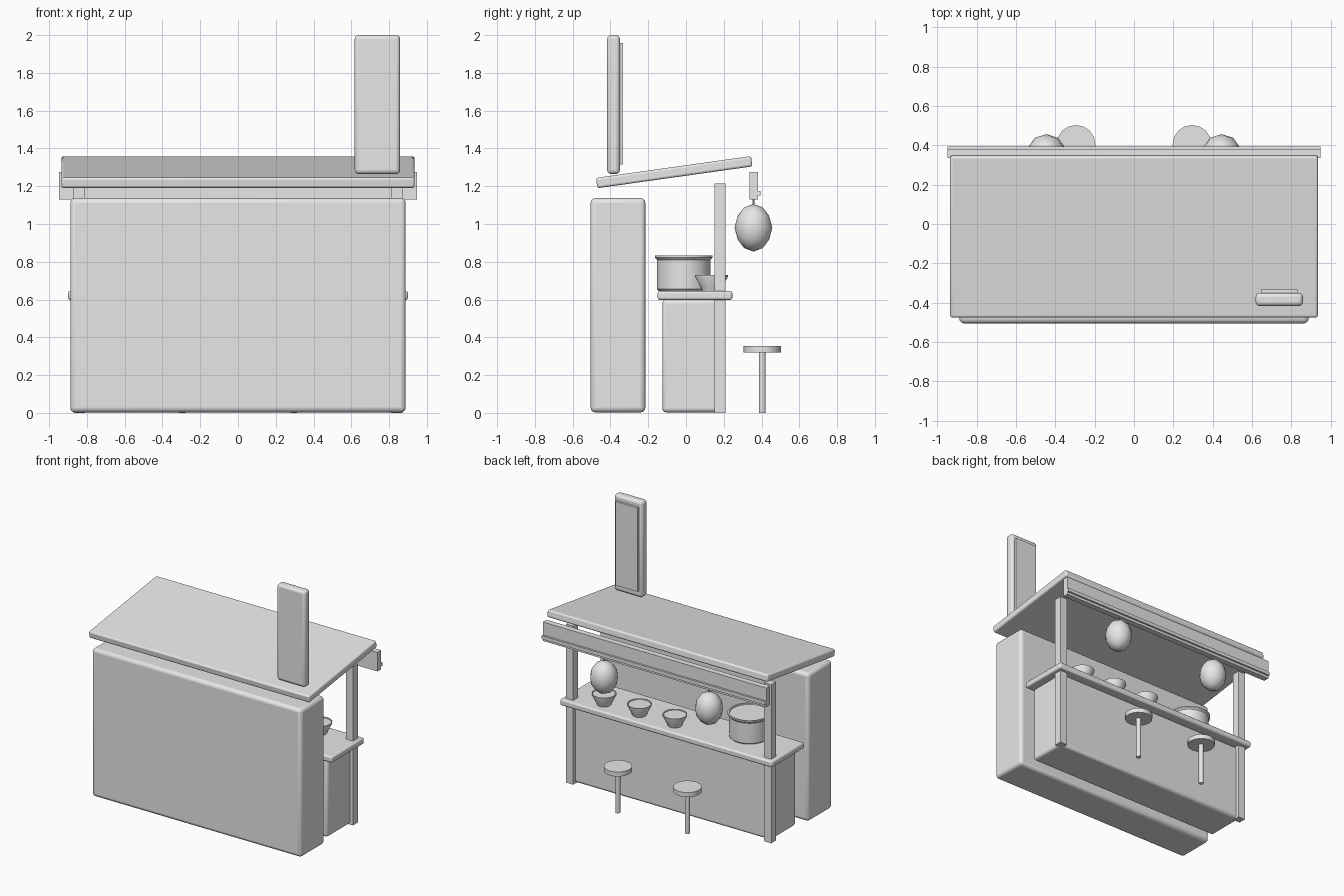
import bpy
import math

cube = bpy.data.objects.get("Cube")
if cube:
    bpy.data.objects.remove(cube, do_unlink=True)

grey = bpy.data.materials.new("plain_grey")
grey.use_nodes = True
grey.diffuse_color = (0.8, 0.8, 0.8, 1)
grey.node_tree.nodes["Principled BSDF"].inputs["Base Color"].default_value = (0.8, 0.8, 0.8, 1)


def finish(name, smooth=True):
    ob = bpy.context.object
    ob.name = name
    ob.data.materials.clear()
    ob.data.materials.append(grey)
    if smooth:
        bpy.ops.object.shade_smooth_by_angle(angle=math.radians(35))
    return ob


def box(name, x, y, z, bevel=0, tilt=0):
    """Box from (min, max) ranges, optionally with rounded edges and a tilt about x."""
    ranges = (x, y, z)
    bpy.ops.mesh.primitive_cube_add(size=1, location=[(a + b) / 2 for a, b in ranges])
    ob = bpy.context.object
    ob.scale = [b - a for a, b in ranges]
    bpy.ops.object.transform_apply(location=False, rotation=False, scale=True)
    ob.rotation_euler.x = math.radians(tilt)
    if bevel:
        mod = ob.modifiers.new("rounded", 'BEVEL')
        mod.width = bevel
        mod.segments = 3
    return finish(name, bool(bevel))


def lathe(name, x, y, profile, sides):
    """Turned solid from (radius, height) pairs, closed at both ends."""
    verts, faces = [], []
    for r, z in profile:
        for i in range(sides):
            a = 2 * math.pi * i / sides
            verts.append((r * math.cos(a), r * math.sin(a), z))
    for k in range(len(profile) - 1):
        for i in range(sides):
            j = (i + 1) % sides
            a, b = k * sides, (k + 1) * sides
            faces.append((a + i, a + j, b + j, b + i))
    faces.append(tuple(reversed(range(sides))))
    faces.append(tuple(range(len(verts) - sides, len(verts))))
    mesh = bpy.data.meshes.new(name)
    mesh.from_pydata(verts, [], faces)
    ob = bpy.data.objects.new(name, mesh)
    ob.location = (x, y, 0)
    bpy.context.collection.objects.link(ob)
    bpy.ops.object.select_all(action='DESELECT')
    ob.select_set(True)
    bpy.context.view_layer.objects.active = ob
    return finish(name)


# Main body: kitchen wall, counter and sloping roof
box("kitchen_wall", (-0.888, 0.888), (-0.505, -0.215), (0.003, 1.137), 0.025)
box("counter_base", (-0.845, 0.845), (-0.125, 0.18), (0.003, 0.6), 0.02)
box("counter_top", (-0.9, 0.9), (-0.15, 0.245), (0.598, 0.645), 0.012)
box("roof", (-0.935, 0.935), (-0.477, 0.352), (1.247, 1.302), 0.012, 8)

# Posts and the beam above the serving side
for side, s in (("left", 1), ("right", -1)):
    box(side + "_post", (s * 0.84 - 0.03, s * 0.84 + 0.03), (0.15, 0.21), (0, 1.215))
box("beam", (-0.948, 0.948), (0.335, 0.38), (1.13, 1.275))
box("beam_strip", (-0.948, 0.948), (0.375, 0.395), (1.15, 1.176))

# Upright sign with a raised panel
box("sign_board", (0.618, 0.858), (-0.417, -0.35), (1.265, 2.0), 0.02)
box("sign_panel", (0.645, 0.832), (-0.36, -0.333), (1.315, 1.957))

# Cooking pot with a lip
lathe("pot", -0.53, -0.012,
      [(0.13, 0.643), (0.142, 0.655), (0.142, 0.81), (0.153, 0.822),
       (0.153, 0.832), (0.14, 0.832), (0.138, 0.824)], 32)

# Serving bowls
for i in range(3):
    lathe(f"bowl_{i + 1}", 0.3 * i, 0.135,
          [(0.05, 0.643), (0.055, 0.66), (0.087, 0.722), (0.087, 0.73),
           (0.08, 0.73), (0.078, 0.724)], 16)

# Stools and hanging lanterns
for side, s in (("left", 1), ("right", -1)):
    lathe(side + "_stool_leg", s * 0.295, 0.404, [(0.018, 0), (0.018, 0.33)], 12)
    lathe(side + "_stool_seat", s * 0.295, 0.404, [(0.099, 0.32), (0.099, 0.355)], 16)
    bpy.ops.mesh.primitive_ico_sphere_add(subdivisions=3 - 1, radius=1,
                                          location=(s * 0.445, 0.357, 0.98))
    bpy.context.object.scale = (0.1, 0.1, 0.126)
    finish(side + "_lantern")
    lathe(side + "_lantern_cord", s * 0.445, 0.357, [(0.006, 1.09), (0.006, 1.14)], 8)
